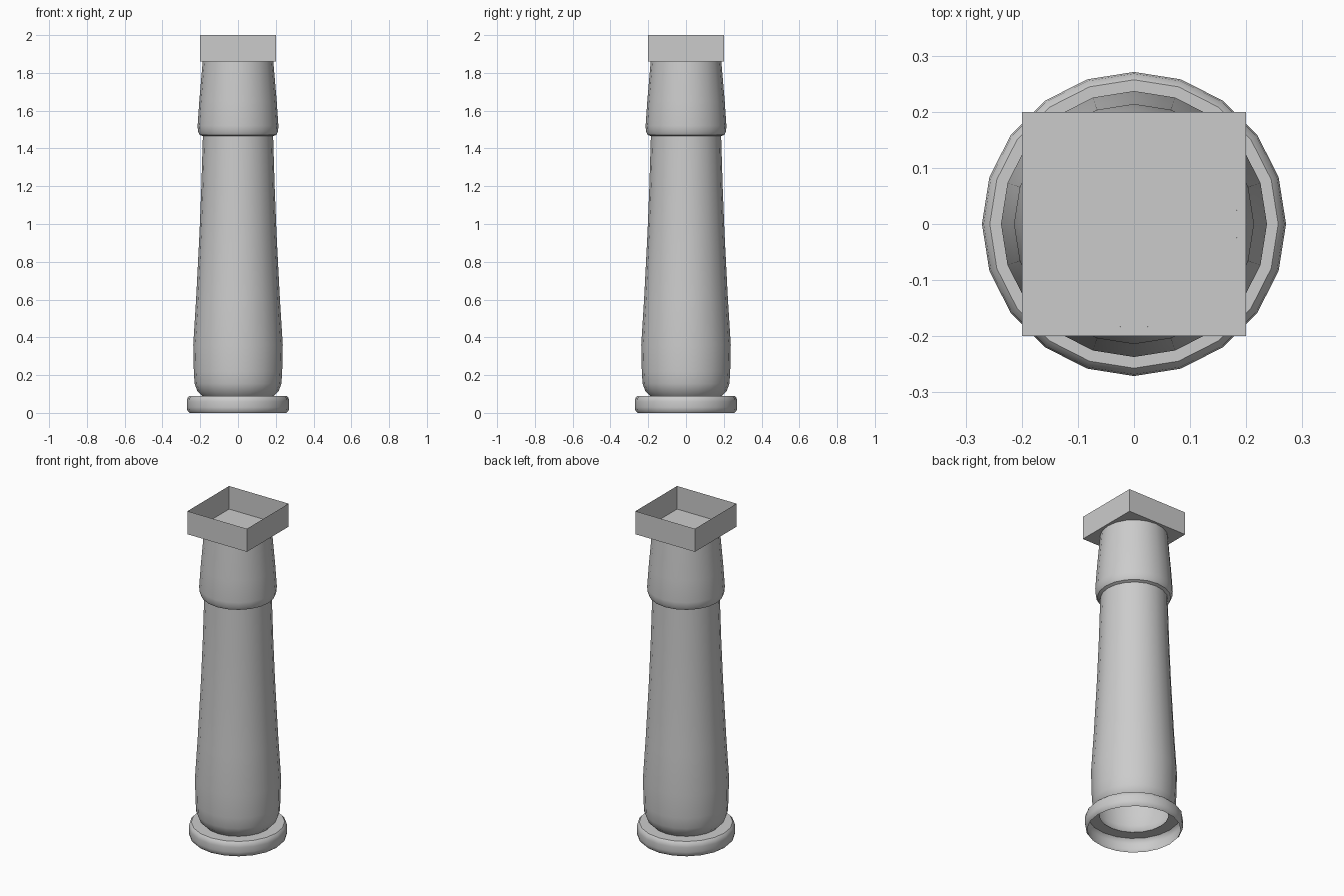
import bpy
import bmesh
import math
from mathutils import Vector

cube = bpy.data.objects.get("Cube")
if cube:
    bpy.data.objects.remove(cube, do_unlink=True)

SIDES = 20

stone = bpy.data.materials.new("light grey stone")
stone.use_nodes = True
grey = (0.6, 0.6, 0.6, 1)
stone.diffuse_color = grey
stone.node_tree.nodes["Principled BSDF"].inputs["Base Color"].default_value = grey


def add_object(name, bm, smooth):
    mesh = bpy.data.meshes.new(name)
    bm.to_mesh(mesh)
    bm.free()
    mesh.materials.append(stone)
    obj = bpy.data.objects.new(name, mesh)
    bpy.context.collection.objects.link(obj)
    if smooth:
        bpy.ops.object.select_all(action="DESELECT")
        obj.select_set(True)
        bpy.context.view_layer.objects.active = obj
        bpy.ops.object.shade_smooth_by_angle(angle=math.radians(40))
    return obj


def lathe(name, profile):
    """Turn a (radius, height) profile, listed upwards, into an open shell."""
    bm = bmesh.new()
    rings = []
    for r, z in profile:
        rings.append([bm.verts.new((r * math.cos(a), r * math.sin(a), z))
                      for a in (math.tau * i / SIDES for i in range(SIDES))])
    for low, high in zip(rings, rings[1:]):
        for i in range(SIDES):
            j = (i + 1) % SIDES
            bm.faces.new((low[i], low[j], high[j], high[i]))
    return add_object(name, bm, True)


# Rounded foot ring, open underneath, with a flat ledge meeting the shaft
lathe("base_ring", [(0.257, 0), (0.268, 0.012), (0.271, 0.03), (0.271, 0.06),
                    (0.268, 0.078), (0.257, 0.09), (0.19, 0.09)])

# Tapering shaft with a rounded foot
lathe("shaft", [(0.19, 0.09), (0.215, 0.115), (0.23, 0.155), (0.234, 0.22),
                (0.237, 0.36), (0.222, 0.6), (0.204, 0.95), (0.194, 1.2),
                (0.186, 1.465)])

# Flared collar below the capital
lathe("collar", [(0.186, 1.465), (0.203, 1.472), (0.212, 1.49),
                 (0.214, 1.52), (0.205, 1.65), (0.187, 1.86)])

# Square capital, a thin box open at the top
bm = bmesh.new()
bmesh.ops.create_cube(bm, size=1)
bmesh.ops.scale(bm, vec=Vector((0.4, 0.4, 0.14)), verts=bm.verts)
bmesh.ops.translate(bm, vec=Vector((0, 0, 1.93)), verts=bm.verts)
top = [f for f in bm.faces if f.normal.z > 0.9]
bmesh.ops.delete(bm, geom=top, context="FACES_ONLY")
add_object("capital", bm, False)
